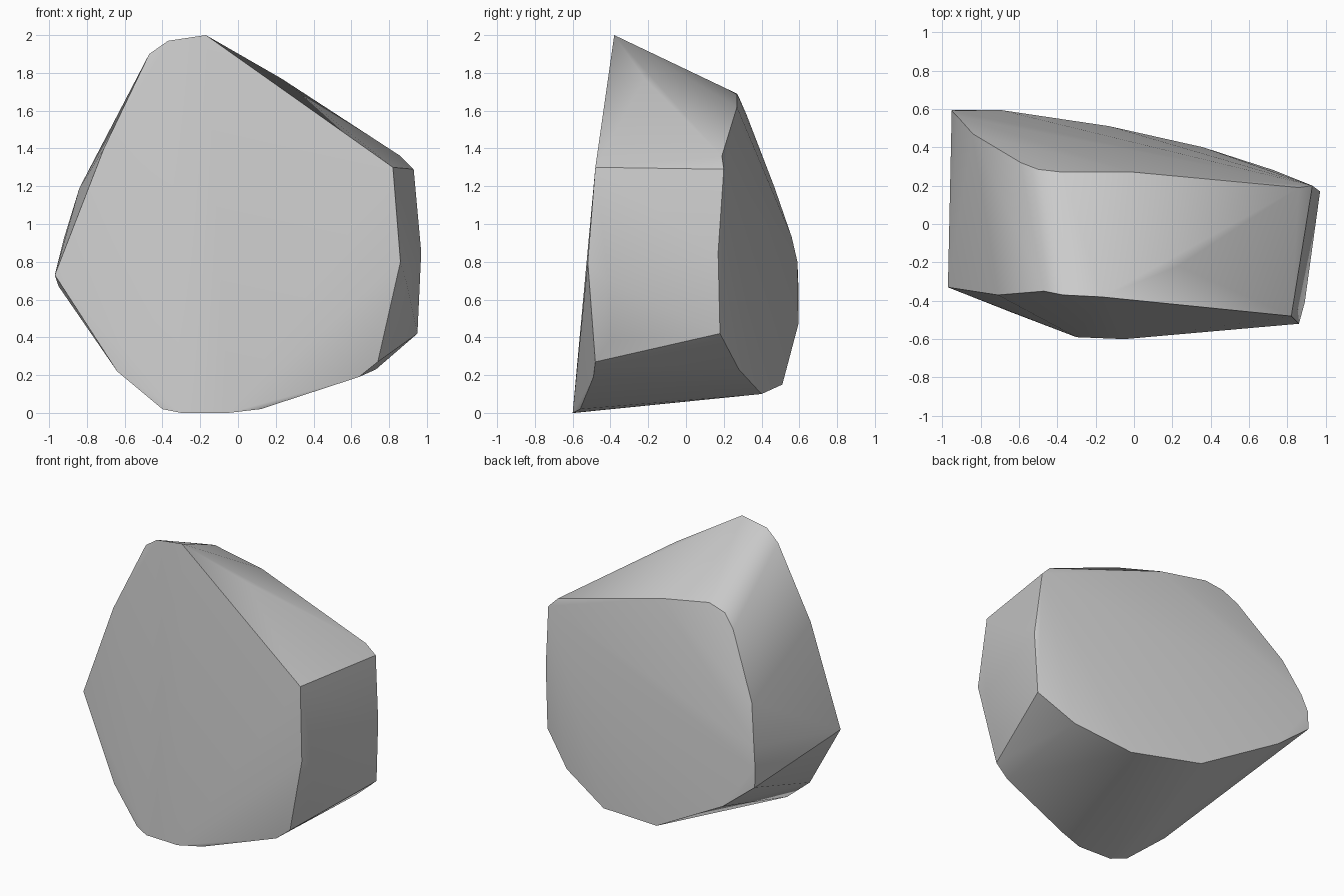
import bpy
import bmesh

# Remove only the default cube
default_cube = bpy.data.objects.get("Cube")
if default_cube:
    bpy.data.objects.remove(default_cube, do_unlink=True)


def make_material(name, colour):
    material = bpy.data.materials.new(name)
    material.use_nodes = True
    material.diffuse_color = colour
    material.node_tree.nodes["Principled BSDF"].inputs["Base Color"].default_value = colour
    return material


def convex_stone(name, corner_loops, material):
    """Wrap a tight convex skin around the given loops of corners."""
    bm = bmesh.new()
    for loop in corner_loops:
        for corner in loop:
            bm.verts.new(corner)
    hull = bmesh.ops.convex_hull(bm, input=bm.verts[:])
    leftovers = {v for key in ("geom_interior", "geom_unused") for v in hull[key]
                 if isinstance(v, bmesh.types.BMVert)}
    bmesh.ops.delete(bm, geom=list(leftovers), context="VERTS")
    bmesh.ops.recalc_face_normals(bm, faces=bm.faces[:])
    mesh = bpy.data.meshes.new(name)
    bm.to_mesh(mesh)
    bm.free()
    mesh.materials.append(material)
    stone = bpy.data.objects.new(name, mesh)
    bpy.context.collection.objects.link(stone)
    return stone


# Rim of the broad front face, clockwise from the peak
front_rim = [
    (-.17, -.38, 2), (.82, -.48, 1.3), (.86, -.52, .8), (.74, -.48, .27),
    (.64, -.49, .19), (.12, -.56, .02), (-.05, -.6, 0), (-.3, -.59, 0),
    (-.4, -.55, .02), (-.64, -.46, .22), (-.97, -.33, .73),
    (-.71, -.37, 1.4), (-.47, -.35, 1.9), (-.37, -.37, 1.97),
]

# Corners of the narrow side face and the sloping top
side_corners = [
    (.8, -.4, .38), (.89, -.41, .7), (.97, .17, .85),
    (.95, .18, .42), (.93, .2, 1.29), (.86, .19, 1.36), (.23, -.22, 1.77),
]

# Rim of the slanted back face, from the top round to the base
back_rim = [
    (0, .27, 1.62), (-.37, .27, 1.69), (-.5, .285, 1.66), (-.59, .32, 1.58),
    (-.84, .47, 1.19), (-.92, .56, .93), (-.95, .59, .8), (-.95, .595, .67),
    (-.7, .595, .47), (-.13, .51, .15), (.36, .4, .1), (.73, .28, .23),
]

stone_grey = make_material("stone grey", (.6, .6, .6, 1))
rock = convex_stone("rock", [front_rim, side_corners, back_rim], stone_grey)

# Soft shading across shallow facets, crisp main edges
bpy.ops.object.select_all(action="DESELECT")
rock.select_set(True)
bpy.context.view_layer.objects.active = rock
bpy.ops.object.shade_smooth_by_angle(angle=.52)
